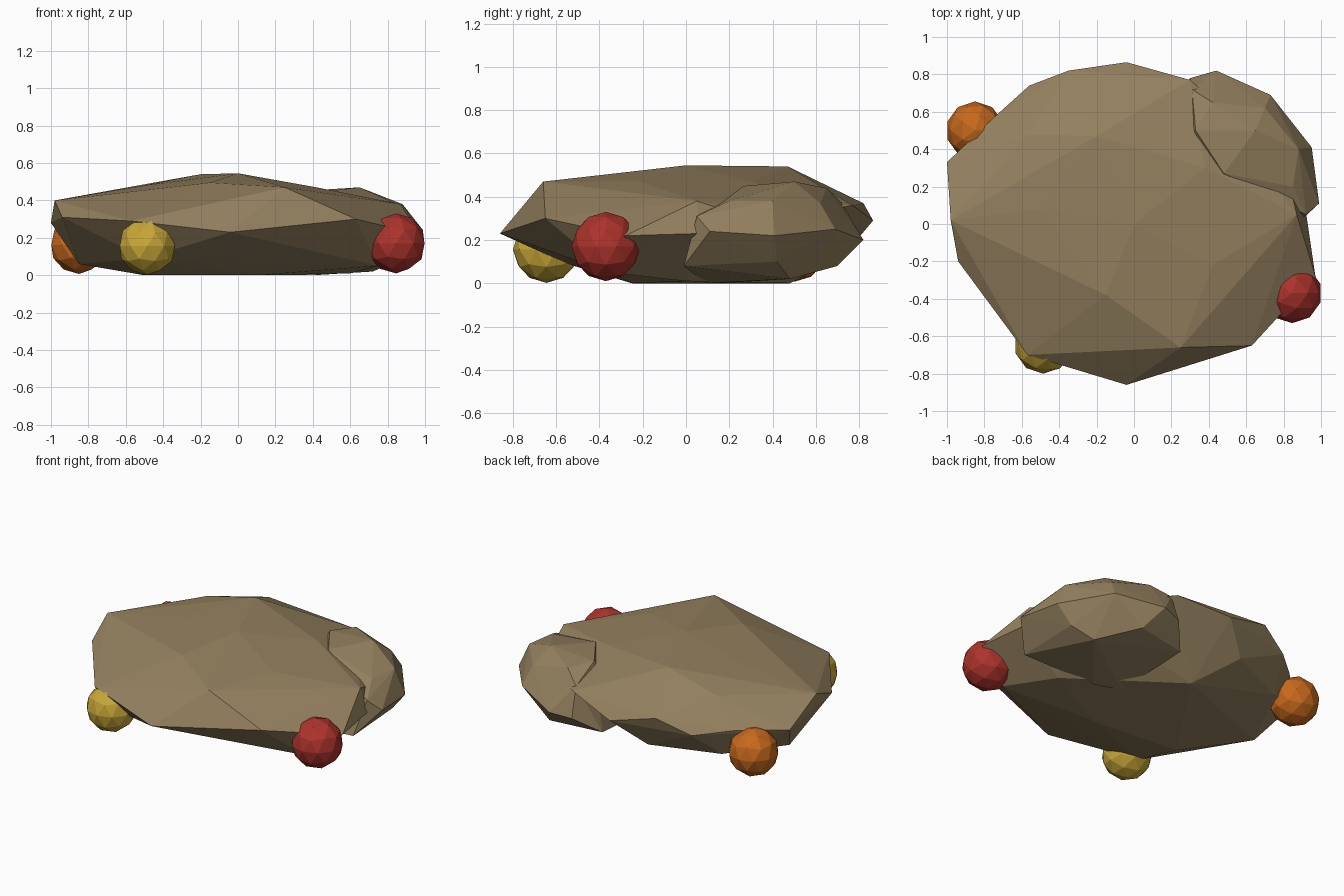
import bpy
import bmesh
from mathutils import Vector

default_cube = bpy.data.objects.get("Cube")
if default_cube:
    bpy.data.objects.remove(default_cube, do_unlink=True)


def make_material(name, colour):
    material = bpy.data.materials.new(name)
    material.use_nodes = True
    rgba = (*colour, 1)
    material.diffuse_color = rgba
    shader = material.node_tree.nodes["Principled BSDF"]
    shader.inputs["Base Color"].default_value = rgba
    shader.inputs["Roughness"].default_value = 0.9
    return material


def finish_object(name, mesh_builder, material):
    mesh = bpy.data.meshes.new(name)
    bmesh.ops.recalc_face_normals(mesh_builder, faces=mesh_builder.faces[:])
    mesh_builder.to_mesh(mesh)
    mesh_builder.free()
    mesh.materials.append(material)
    obj = bpy.data.objects.new(name, mesh)
    bpy.context.collection.objects.link(obj)
    return obj


def make_rock(name, corner_groups, material):
    """Wrap a faceted skin round the key corners, given in hundredths."""
    builder = bmesh.new()
    for group in corner_groups:
        for corner in group:
            builder.verts.new(Vector(corner) / 100)
    bmesh.ops.convex_hull(builder, input=builder.verts[:])
    loose = [vert for vert in builder.verts if not vert.link_faces]
    bmesh.ops.delete(builder, geom=loose, context="VERTS")
    return finish_object(name, builder, material)


def make_ball(name, centre, radius, material):
    builder = bmesh.new()
    bmesh.ops.create_icosphere(builder, subdivisions=2, radius=radius)
    ball = finish_object(name, builder, material)
    ball.location = centre
    return ball


stone = make_material("brown stone", (0.30, 0.22, 0.115))
red = make_material("red", (0.42, 0.033, 0.025))
orange = make_material("orange", (0.57, 0.14, 0.012))
yellow = make_material("yellow", (0.58, 0.39, 0.04))

# Large flat rock: crown, rim and underside corners
crown = [(0, 0, 54.5), (-20, 47, 54), (-50, 8, 48), (-15, -38, 49.5),
         (42, -22, 47), (25, -66, 47), (38, 30, 47), (87, 5, 38),
         (-56, 48, 45), (-98, 2, 40)]
rim = [(-4, 86.5, 29), (-35, 82, 37), (-56, 74, 28), (-76, 56, 30),
       (-100, 33, 28), (-94, -20, 31), (-57, -70, 29), (-4, -86, 23),
       (63, -65, 30), (97, -28, 22), (92, 6, 23), (80, 35, 28), (30, 77, 36)]
underside = [(-50, -20, 0), (10, -25, 0), (60, 0, 1), (-5, 48, 0),
             (-85, 12, 6), (-23, 73, 13), (-65, 55, 11), (-50, -55, 9),
             (30, -65, 18), (75, -35, 5)]
make_rock("main_rock", (crown, rim, underside), stone)

# Smaller rock fused into the back corner
upper = [(48, 27, 45), (65, 50, 47), (42, 65, 44), (85, 20, 38),
         (88, 40, 38), (70, 62, 37), (33, 50, 45), (31, 72, 37)]
lower = [(44, 82, 20), (73, 69, 25), (95, 41, 22), (99, 11, 24),
         (92, 5, 31), (86, -1, 8), (40, 9, 0), (22, 15, 0),
         (72, 48, 2), (85, 42, 10), (52, 70, 8), (17, 64, 7),
         (30, 78, 18)]
make_rock("side_rock", (upper, lower), stone)

# Three faceted balls tucked under the rim
make_ball("red_ball", (0.845, -0.37, 0.17), 0.16, red)
make_ball("orange_ball", (-0.85, 0.50, 0.162), 0.155, orange)
make_ball("yellow_ball", (-0.485, -0.645, 0.157), 0.155, yellow)
